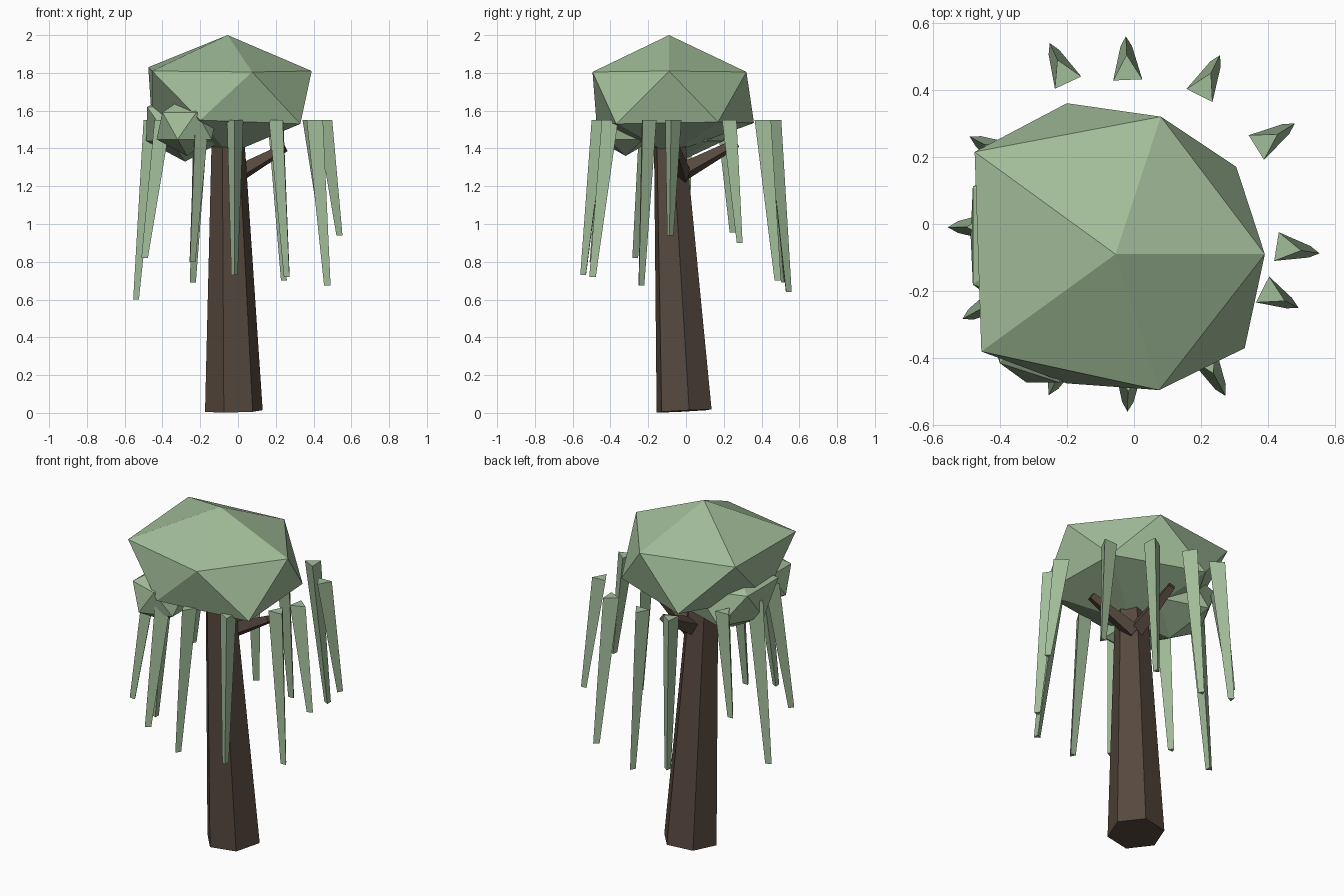
import bpy, bmesh, math
from mathutils import Vector, Matrix

if "Cube" in bpy.data.objects:
    bpy.data.objects.remove(bpy.data.objects["Cube"])


def material(name, rgb):
    m = bpy.data.materials.new(name)
    m.diffuse_color = (*rgb, 1)
    m.use_nodes = True
    m.node_tree.nodes["Principled BSDF"].inputs["Base Color"].default_value = m.diffuse_color
    return m


BARK = material("dark_bark", (0.095, 0.066, 0.048))
LEAF = material("soft_green", (0.36, 0.51, 0.32))


def finish(name, bm, mat):
    bmesh.ops.recalc_face_normals(bm, faces=bm.faces)
    me = bpy.data.meshes.new(name)
    bm.to_mesh(me)
    bm.free()
    me.materials.append(mat)
    ob = bpy.data.objects.new(name, me)
    bpy.context.collection.objects.link(ob)
    return ob


def taper(name, p0, p1, r0, r1, sides, angle, mat, tilt=True):
    """Tapered prism from p0 to p1; rings square to the axis when tilted."""
    p0, p1 = Vector(p0), Vector(p1)
    rot = Matrix.Identity(3)
    if tilt:
        rot = Vector((0, 0, 1)).rotation_difference(p1 - p0).to_matrix()
    bm = bmesh.new()
    rings = []
    for p, r in ((p0, r0), (p1, r1)):
        ring = []
        for i in range(sides):
            a = math.radians(angle) + math.tau * i / sides
            ring.append(bm.verts.new(p + rot @ Vector((r * math.cos(a), r * math.sin(a), 0))))
        rings.append(ring)
        bm.faces.new(ring)
    for i in range(sides):
        j = (i + 1) % sides
        bm.faces.new((rings[0][i], rings[0][j], rings[1][j], rings[1][i]))
    return finish(name, bm, mat)


def clump(name, center, scale, min_x):
    """Squashed icosahedron, flattened on its left side."""
    bm = bmesh.new()
    bmesh.ops.create_icosphere(bm, subdivisions=1, radius=1)
    for v in bm.verts:
        v.co = Vector(center) + Vector(a * b for a, b in zip(v.co, scale))
        v.co.x = max(v.co.x, min_x)
    return finish(name, bm, LEAF)


# Leaning six-sided trunk and two forks
taper("trunk", (-0.022, -0.01, 0.01), (-0.053, -0.087, 1.45), 0.155, 0.088, 6, 10, BARK)
taper("right_branch", (-0.01, -0.02, 1.26), (0.25, -0.06, 1.405), 0.05, 0.025, 4, 20, BARK)
taper("back_branch", (-0.03, -0.01, 1.28), (-0.04, 0.27, 1.43), 0.05, 0.025, 4, 20, BARK)

# Main crown: an uneven icosahedron
crown_points = [
    (-0.055, -0.09, 2.0),
    (0.39, -0.09, 1.81), (0.08, 0.32, 1.805), (-0.475, 0.215, 1.83),
    (-0.455, -0.38, 1.81), (0.075, -0.495, 1.805),
    (0.33, -0.37, 1.53), (-0.2, -0.475, 1.55), (-0.455, -0.09, 1.53),
    (-0.2, 0.36, 1.535), (0.305, 0.17, 1.54),
    (-0.05, -0.09, 1.37),
]
bm = bmesh.new()
for p in crown_points:
    bm.verts.new(p)
bmesh.ops.convex_hull(bm, input=bm.verts)
finish("crown", bm, LEAF)

# Smaller leaf clumps low on the left
clump("left_clump", (-0.28, -0.035, 1.53), (0.277, 0.277, 0.2), -0.487)
clump("front_left_clump", (-0.27, -0.32, 1.52), (0.18, 0.18, 0.16), -0.45)

# Hanging strands: angle, top distance, tip distance, tip height
strands = [
    (-9, 0.455, 0.54, 0.94), (32, 0.455, 0.545, 0.90), (63, 0.455, 0.545, 0.70),
    (92.5, 0.455, 0.54, 0.64), (115, 0.49, 0.575, 0.69), (152, 0.455, 0.535, 0.955),
    (181, 0.45, 0.535, 0.60), (209, 0.455, 0.565, 0.82), (243.5, 0.455, 0.55, 0.80),
    (268, 0.45, 0.54, 0.73), (298, 0.455, 0.56, 0.72), (333, 0.455, 0.53, 0.675),
]
for i, (deg, top, tip, z) in enumerate(strands):
    c, s = math.cos(math.radians(deg)), math.sin(math.radians(deg))
    taper(f"hanging_strand_{i + 1}", (tip * c, tip * s, z), (top * c, top * s, 1.55),
          0.02, 0.05, 3, deg, LEAF, tilt=False)
